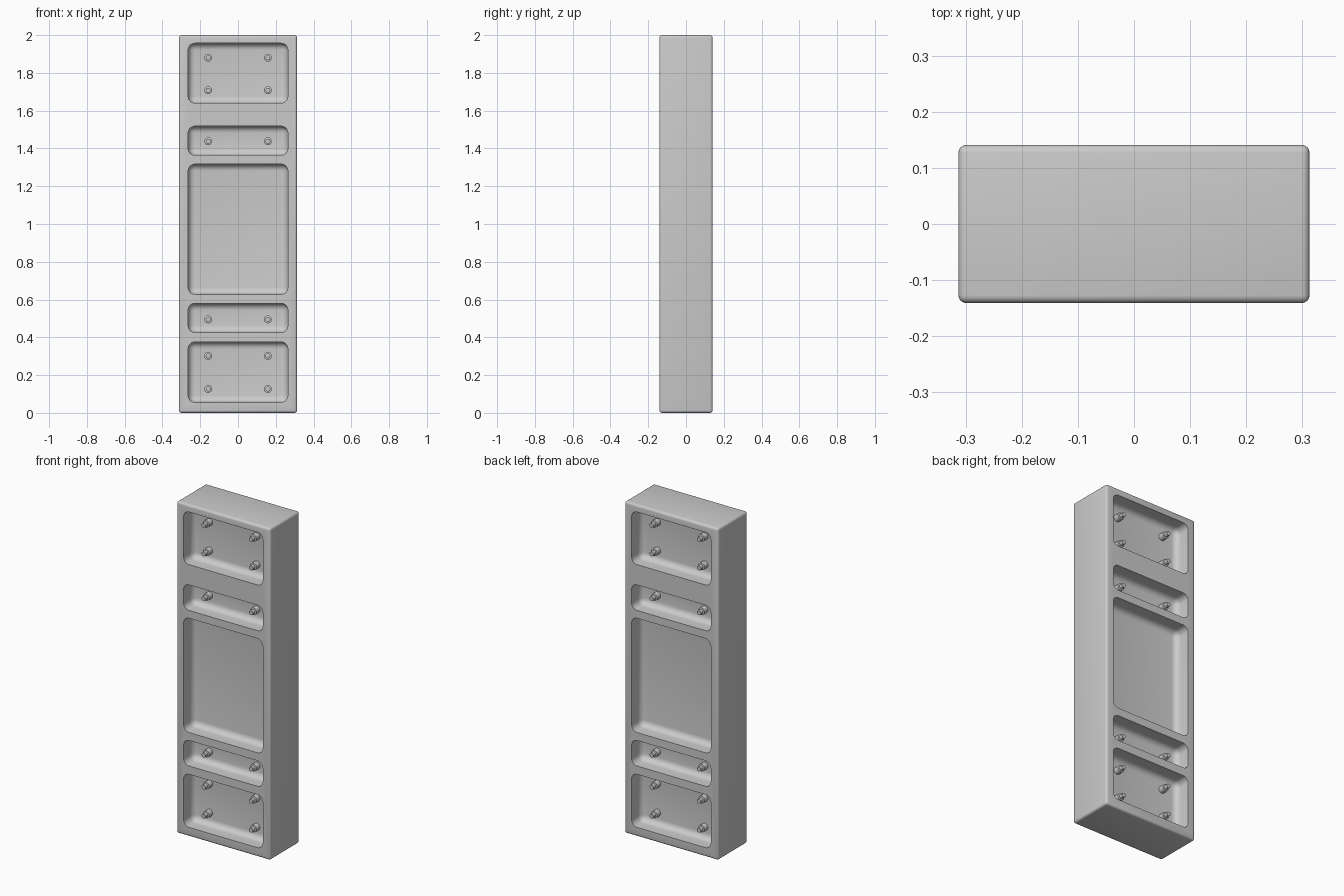
import bpy, math

if "Cube" in bpy.data.objects:
    bpy.data.objects.remove(bpy.data.objects["Cube"])

W, D, H = 0.626, 0.282, 2.0
FLOOR = 0.045   # half thickness of the web between front and back pockets
POCKETS = [(1.64, 1.957), (1.364, 1.518), (0.628, 1.317), (0.426, 0.58), (0.056, 0.376)]
STUD_ROWS = [1.88, 1.708, 1.438, 0.495, 0.302, 0.127]


def smooth(obj):
    bpy.context.view_layer.objects.active = obj
    bpy.ops.object.select_all(action='DESELECT')
    obj.select_set(True)
    bpy.ops.object.shade_smooth_by_angle(angle=math.radians(35))


def rounded_box(name, size, loc, radius, segments):
    bpy.ops.mesh.primitive_cube_add(size=1, location=loc)
    obj = bpy.context.object
    obj.name = name
    obj.scale = size
    bpy.ops.object.transform_apply(location=False, rotation=False, scale=True)
    mod = obj.modifiers.new("round", 'BEVEL')
    mod.width, mod.segments = radius, segments
    bpy.ops.object.modifier_apply(modifier=mod.name)
    return obj


# Main slab
body = rounded_box("body", (W, D, H), (0, 0, H / 2), 0.014, 4)

# Rounded pockets, front and back
for side in (-1, 1):
    for lo, hi in POCKETS:
        cut = rounded_box("pocket_cutter", (0.528, 0.3, hi - lo),
                          (0, side * (FLOOR + 0.15), (lo + hi) / 2), 0.036, 6)
        mod = body.modifiers.new("pocket", 'BOOLEAN')
        mod.object, mod.operation, mod.solver = cut, 'DIFFERENCE', 'EXACT'
        bpy.context.view_layer.objects.active = body
        bpy.ops.object.modifier_apply(modifier=mod.name)
        bpy.data.objects.remove(cut)
smooth(body)

# Stepped studs: wide base, narrower tip
PROFILE = [(0.021, 0.0), (0.021, 0.034), (0.013, 0.036), (0.013, 0.058), (0.0, 0.058)]
N = 20
verts, faces = [], []
for r, y in PROFILE[:-1]:
    for i in range(N):
        a = 2 * math.pi * i / N
        verts.append((r * math.cos(a), -y, r * math.sin(a)))
for k in range(len(PROFILE) - 2):
    for i in range(N):
        j = (i + 1) % N
        faces.append((k * N + i, k * N + j, k * N + N + j, k * N + N + i))
faces.append(tuple(range(3 * N, 4 * N)))
stud_mesh = bpy.data.meshes.new("stud")
stud_mesh.from_pydata(verts, [], faces)

for side in (-1, 1):
    for z in STUD_ROWS:
        for x in (-0.158, 0.158):
            stud = bpy.data.objects.new("stud", stud_mesh)
            bpy.context.collection.objects.link(stud)
            stud.location = (x, side * FLOOR, z)
            stud.rotation_euler.z = 0 if side < 0 else math.pi
smooth(stud)
